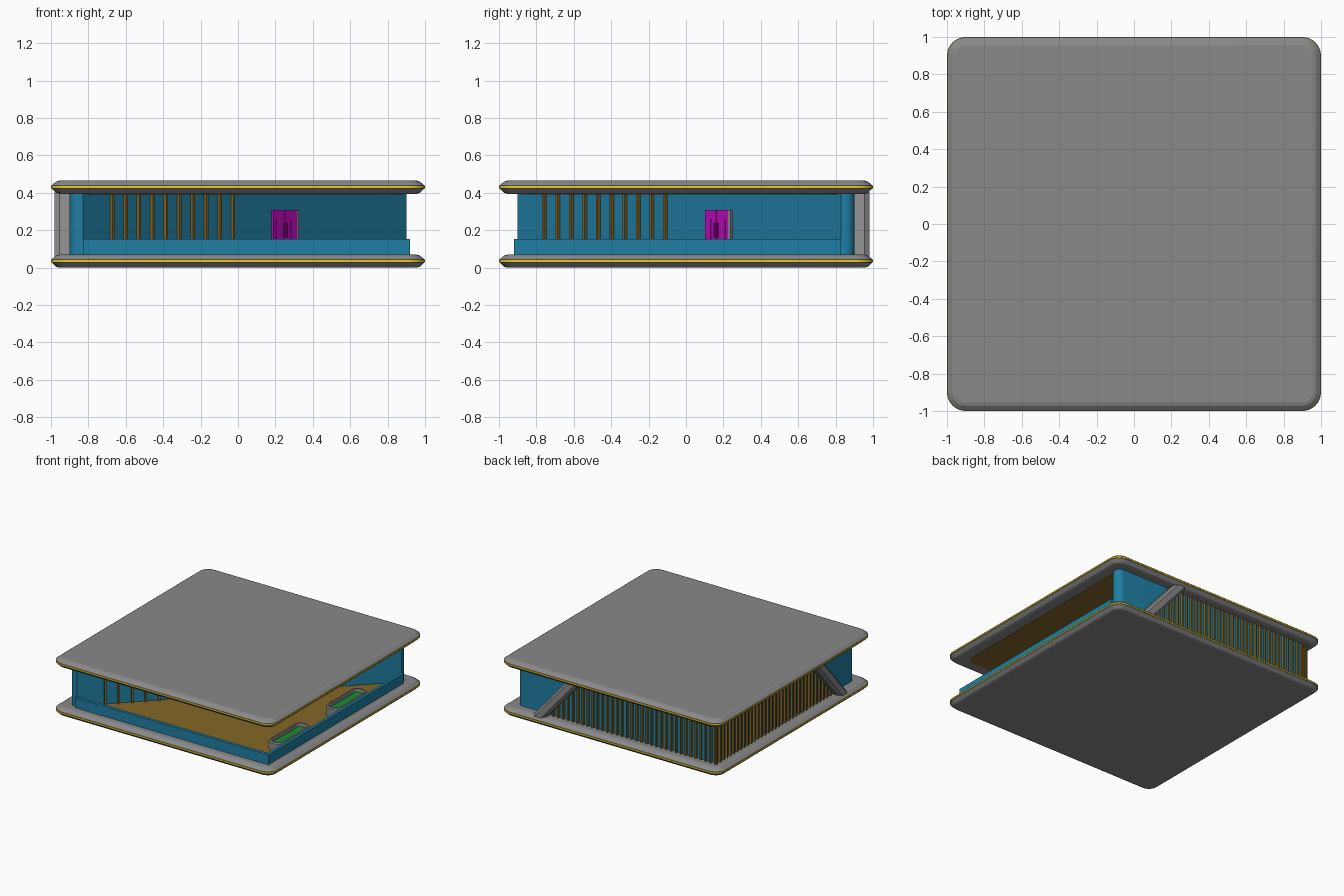
import bpy, bmesh, math
from mathutils import Vector

if "Cube" in bpy.data.objects:
    bpy.data.objects.remove(bpy.data.objects["Cube"])


def material(name, rgb):
    m = bpy.data.materials.new(name)
    m.diffuse_color = (*rgb, 1)
    m.use_nodes = True
    m.node_tree.nodes["Principled BSDF"].inputs["Base Color"].default_value = m.diffuse_color
    return m


GREY = material("dark_grey", (0.25, 0.25, 0.25))
BLUE = material("blue_panel", (0.014, 0.21, 0.37))
BROWN = material("brown_metal", (0.225, 0.135, 0.02))
YELLOW = material("yellow_trim", (0.85, 0.60, 0.01))
GREEN = material("green_plants", (0.01, 0.26, 0.03))
MAGENTA = material("magenta_door", (0.50, 0.003, 0.50))
LOW, HIGH = 0.07, 0.395          # storey between the two slabs


def finish(bm, name, mat=GREY):
    bmesh.ops.recalc_face_normals(bm, faces=bm.faces)
    me = bpy.data.meshes.new(name)
    bm.to_mesh(me)
    bm.free()
    ob = bpy.data.objects.new(name, me)
    bpy.context.collection.objects.link(ob)
    me.materials.append(mat)
    bpy.ops.object.select_all(action='DESELECT')
    ob.select_set(True)
    bpy.context.view_layer.objects.active = ob
    bpy.ops.object.shade_smooth_by_angle(angle=math.radians(12))
    return ob


def loft(bm, loops):
    rings = [[bm.verts.new(p) for p in loop] for loop in loops]
    for a, b in zip(rings, rings[1:]):
        for i in range(len(a)):
            j = (i + 1) % len(a)
            bm.faces.new((a[i], a[j], b[j], b[i]))
    bm.faces.new(rings[0])
    bm.faces.new(rings[-1])


def rounded(cx, cy, hx, hy, r, z, n=8):
    pts = []
    for k, (sx, sy) in enumerate(((1, 1), (-1, 1), (-1, -1), (1, -1))):
        for i in range(n + 1):
            a = math.pi / 2 * (k + i / n)
            pts.append((cx + sx * (hx - r) + r * math.cos(a),
                        cy + sy * (hy - r) + r * math.sin(a), z))
    return pts


def prism(bm, pts, z0, z1):
    loft(bm, [[(x, y, z) for x, y in pts] for z in (z0, z1)])


def flip(p):
    """Mirror across the building's diagonal: back side <-> left side."""
    return (-p[1], -p[0]) + tuple(p[2:])


# floor and roof slabs with a yellow trim line
for name, z in (("floor_slab", 0.0), ("roof_slab", HIGH)):
    bm = bmesh.new()
    loft(bm, [rounded(0, 0, h, h, h - 0.9, z + dz) for h, dz in
              ((0.955, 0), (0.972, 0.005), (0.997, 0.028), (0.997, 0.045),
               (0.972, 0.065), (0.955, 0.07))])
    finish(bm, name)
    bm = bmesh.new()
    loft(bm, [rounded(0, 0, 1, 1, 0.1, z + dz) for dz in (0.031, 0.042)])
    finish(bm, name + "_trim", YELLOW)

# enclosed half of the storey, cut along the diagonal
bm = bmesh.new()
arcs = [(x, y) for x, y, z in rounded(0, 0, 0.9, 0.9, 0.05, 0)][:27]
prism(bm, [(0.9, 0.83)] + arcs + [(-0.83, -0.9)], LOW, HIGH)
finish(bm, "wall_body", BLUE)

# vertical fins on the back and left walls, cut off by the slanted struts
bm = bmesh.new()
for i in range(35):
    x = -0.905 + i * 0.0445
    top = min(HIGH, LOW + 0.325 * (0.66 - x) / 0.30)
    pts = [(x - 0.006, 0.89), (x + 0.006, 0.89), (x + 0.006, 0.919), (x - 0.006, 0.919)]
    prism(bm, pts, LOW, top)
    prism(bm, [flip(p) for p in pts], LOW, top)
finish(bm, "outer_fins", BROWN)

# slanted struts
for name, side in (("back_strut", lambda p: p), ("left_strut", flip)):
    bm = bmesh.new()
    loops = []
    for y, w in ((0.89, 0.055), (0.955, 0.055), (0.98, 0.03)):
        loops.append([side(p) for p in (
            (0.66 - w, y, LOW - 0.01), (0.66 + w, y, LOW - 0.01),
            (0.36 + w, y, HIGH + 0.01), (0.36 - w, y, HIGH + 0.01))])
    loft(bm, loops)
    finish(bm, name)

# terrace floor and matching ceiling panel
for name, z, e in (("terrace_floor", LOW, 0.90), ("terrace_ceiling", HIGH - 0.004, 0.88)):
    bm = bmesh.new()
    prism(bm, [(0.07 - e, -e), (e - 0.04, -e), (e, 0.04 - e), (e, e - 0.07)], z, z + 0.006)
    finish(bm, name, BROWN)

# low parapet around the terrace
bm = bmesh.new()
prism(bm, [(-0.83, -0.92), (0.92, -0.92), (0.92, 0.83), (0.895, 0.83),
           (0.895, -0.895), (-0.83, -0.895)], LOW, 0.152)
finish(bm, "parapet", BLUE)

# diagonal wall frame: t runs along the wall, d stands out towards the terrace
ALONG = Vector((1, 1)).normalized()
OUT = Vector((1, -1)).normalized()
ORIGIN = Vector((0.035, -0.035))


def wall_box(bm, t, w, d0, d1, z0, z1):
    prism(bm, [tuple(ORIGIN + ALONG * a + OUT * d) for a, d in
               ((t - w / 2, d0), (t + w / 2, d0), (t + w / 2, d1), (t - w / 2, d1))], z0, z1)


# inner fins on the diagonal wall
bm = bmesh.new()
for i in range(10):
    t = (-0.715 + i * 0.0718) * math.sqrt(2)
    wall_box(bm, t, 0.014, -0.01, 0.020, LOW, HIGH)
finish(bm, "inner_fins", BROWN)

# double door with raised strips and a grey jamb
DOOR = 0.2075 * math.sqrt(2)
bm = bmesh.new()
wall_box(bm, DOOR + 0.097, 0.018, -0.01, 0.014, LOW, 0.308)
finish(bm, "door_jamb")
bm = bmesh.new()
for s in (-1, 1):
    wall_box(bm, DOOR + s * 0.045, 0.086, -0.01, 0.014, LOW, 0.308)
    wall_box(bm, DOOR + s * 0.055, 0.030, 0.0, 0.018, 0.10, 0.26)
    wall_box(bm, DOOR + s * 0.012, 0.008, 0.0, 0.020, 0.16, 0.24)
finish(bm, "door_leaves", MAGENTA)

# planters along the right parapet
for i, y in enumerate((-0.50, 0.24)):
    bm = bmesh.new()
    loft(bm, [rounded(0.815, y, 0.068 - d, 0.21 - d, 0.06 - d, z) for d, z in
              ((0, LOW), (0, 0.137), (0.008, 0.145), (0.02, 0.145), (0.024, 0.105))])
    finish(bm, f"planter_{i + 1}")
    bm = bmesh.new()
    loft(bm, [rounded(0.815, y, 0.038, 0.18, 0.01, z) for z in (0.10, 0.122)])
    finish(bm, f"plant_bed_{i + 1}", GREEN)
